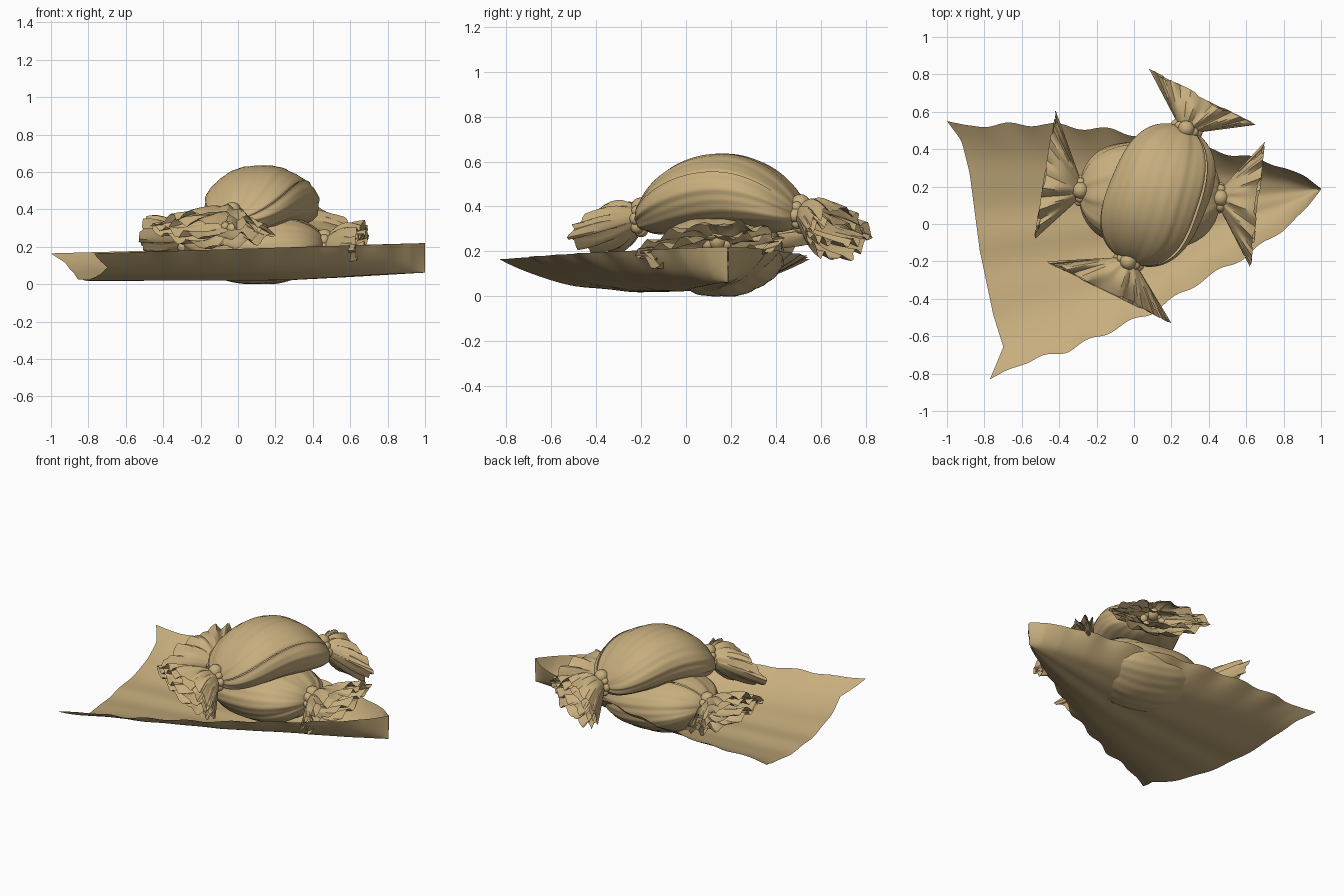
import bpy, math, random
from mathutils import Vector

if "Cube" in bpy.data.objects:
    bpy.data.objects.remove(bpy.data.objects["Cube"])
random.seed(4)

husk = bpy.data.materials.new("tan husk")
husk.diffuse_color = (0.57, 0.42, 0.205, 1)
husk.use_nodes = True
husk.node_tree.nodes["Principled BSDF"].inputs["Base Color"].default_value = husk.diffuse_color


def grid_object(name, rows, closed=False, angle=40):
    """Mesh from a list of equally long point rows."""
    n = len(rows[0])
    verts = [p for r in rows for p in r]
    faces = []
    for j in range(len(rows) - 1):
        for i in range(n if closed else n - 1):
            k = (i + 1) % n
            faces.append((j * n + i, j * n + k, (j + 1) * n + k, (j + 1) * n + i))
    me = bpy.data.meshes.new(name)
    me.from_pydata([tuple(v) for v in verts], [], faces)
    me.update()
    me.materials.append(husk)
    ob = bpy.data.objects.new(name, me)
    bpy.context.collection.objects.link(ob)
    bpy.ops.object.select_all(action='DESELECT')
    ob.select_set(True)
    bpy.context.view_layer.objects.active = ob
    bpy.ops.object.shade_smooth_by_angle(angle=math.radians(angle))
    return ob


def lerp_table(table, x):
    for (x0, y0), (x1, y1) in zip(table, table[1:]):
        if x <= x1:
            return y0 + (y1 - y0) * max(0, x - x0) / (x1 - x0)
    return table[-1][1]


# Open husk leaf: wide cupped end on the left, gathered upright tip on the right
BACK = [(-1, .55), (-.9, .525), (-.5, .535), (-.1, .50), (.3, .42), (.6, .36), (.8, .305), (.92, .25), (1, .19)]
FRONT = [(-.77, -.83), (-.6, -.745), (-.35, -.675), (-.1, -.56), (.1, -.47), (.35, -.31), (.6, -.17),
         (.8, -.03), (.92, .08), (1, .185)]
INSET = [(-1, 0), (-.75, .10), (-.5, .075), (0, .06), (.6, .075), (.85, .06), (1, 0)]
rows = []
NS, NV = 90, 48
for i in range(NS + 1):
    s = 1 - (1 - i / NS) ** 1.3
    xb, xf = -1 + 2 * s, -.77 + 1.77 * s
    yb, yf = lerp_table(BACK, xb), lerp_table(FRONT, xf)
    row = []
    for j in range(NV + 1):
        v = -1 + 2 * j / NV
        w = (v + 1) / 2
        x = xf + (xb - xf) * w + lerp_table(INSET, v) * (1 - s) ** 3
        y = yf + (yb - yf) * w
        edge = abs(v) ** 6 * min(1, (1 - s) * 5) * min(1, s * 8)
        y += .012 * edge * math.sin(s * 48)
        base = .022 + .04 * max(0, s - .6) / .4
        top = .165 + .055 * s
        z = base + (top - base) * abs(v) ** 2.6
        z += .005 * math.sin(v * 14 + s * 3) * (1 - abs(v)) * min(1, (1 - s) * 4)
        row.append((x, y, z))
    rows.append(row)
grid_object("husk_leaf", rows, angle=60)


def parcel(name, p0, p1, arch, hw, hh, seam):
    """Plump pleated bundle between two ties, its wrapping overlapping at a seam."""
    p0, p1 = Vector(p0), Vector(p1)
    d = (p1 - p0).normalized()
    side = Vector((d.y, -d.x, 0)).normalized()
    up = side.cross(d)
    if up.z < 0:
        up = -up
    rows, n, m = [], 96, 48
    for j in range(m + 1):
        u = -math.cos(math.pi * j / m)
        f = .13 + .87 * max(0, 1 - abs(u) ** 3) ** .55
        g = .13 + .87 * max(0, 1 - abs(u) ** 2.4) ** .62
        c = p0.lerp(p1, (u + 1) / 2) + Vector((0, 0, arch * (1 - u * u)))
        row = []
        for i in range(n + 1):
            t = 2 * math.pi * i / n
            a = t + seam + .25 * u
            pleat = (.012 + .05 * u ** 4) * math.sin(9 * t + 1.5 * math.sin(2 * t))
            pleat += .008 * math.sin(23 * t)
            r = .975 + .05 * i / n + pleat
            pt = c + side * (hw * f * r * math.cos(a)) + up * (hh * g * r * math.sin(a))
            pt.z = max(pt.z, 0)
            row.append(pt)
        rows.append(row)
    grid_object(name, rows)


def tie(name, p, d):
    """Knotted string: a ring of small lumps round the neck."""
    p, d = Vector(p), Vector(d).normalized()
    side = Vector((d.y, -d.x, 0)).normalized()
    up = side.cross(d)
    for k in range(8):
        a = k * math.tau / 8
        c = p + side * .06 * math.cos(a) + up * .05 * math.sin(a)
        knot = k in (2, 6) and (up * math.sin(a)).z > 0
        r = .045 if knot else random.uniform(.022, .032)
        bpy.ops.mesh.primitive_uv_sphere_add(segments=16, ring_count=10, radius=r, location=c)
        ob = bpy.context.object
        ob.name = f"{name}_lump_{k + 1}"
        ob.data.materials.append(husk)
        bpy.ops.object.shade_smooth()


def frill(name, p, a, b, h):
    """Flared, crumpled, ragged end spreading from a tie to the line a-b."""
    p, a, b = Vector(p), Vector(a), Vector(b)
    side = (b - a).normalized()
    for layer, (scale, n) in enumerate(((1, 72), (.4, 54))):
        ph = random.uniform(0, 6)
        cols, reach = [], 1
        for i in range(n):
            t = math.tau * i / n
            if i % 4 == 0:
                reach = random.uniform(.93, 1.03)
            # spread the columns evenly across the width
            e = 1 - abs(1 - 2 * i / n) * 2
            k = .5 + .5 * (.5 * math.cos(t) - .5 * e) * (1 if layer == 0 else .93)
            tip = 1 if abs(e) > .93 else reach
            start = p + side * .05 * math.cos(t) + Vector((0, 0, .045 * math.sin(t)))
            crumple = .015 * math.sin(11 * t + ph) + random.uniform(-.006, .006)
            end = a.lerp(b, k) + Vector((0, 0, h * scale * math.sin(t) + crumple))
            col = []
            for j in range(8):
                q = j / 7
                c = start.lerp(end, q * tip)
                c.z += .035 * math.sin(math.pi * q) * math.sin(t) * scale
                c.z += .010 * q * math.sin(15 * t + 3 * q + ph)
                col.append(c)
            cols.append(col)
        rows = [[c[j] for c in cols] for j in range(8)]
        grid_object(f"{name}_layer_{layer + 1}", rows, closed=True, angle=30)


# Lower bundle lies along x, upper bundle rests across it
BUNDLES = {
    "lower": dict(ends=((-.29, .18, .235), (.46, .14, .2)), arch=-.03, hw=.28, hh=.19, seam=2.0,
                  frills=(((-.42, .61, .28), (-.53, -.08, .25), .09),
                          ((.70, .44, .25), (.62, -.23, .19), .10))),
    "upper": dict(ends=((-.03, -.20, .345), (.28, .51, .36)), arch=.115, hw=.26, hh=.172, seam=.5,
                  frills=(((-.47, -.20, .31), (.20, -.53, .27), .09),
                          ((.08, .83, .27), (.65, .53, .28), .11))),
}
for nm, B in BUNDLES.items():
    e0, e1 = B["ends"]
    parcel(f"{nm}_bundle", e0, e1, B["arch"], B["hw"], B["hh"], B["seam"])
    axis = Vector(e1) - Vector(e0)
    for k, (e, fr) in enumerate(zip((e0, e1), B["frills"])):
        tie(f"{nm}_tie_{k + 1}", e, axis)
        frill(f"{nm}_frill_{k + 1}", e, *fr)
